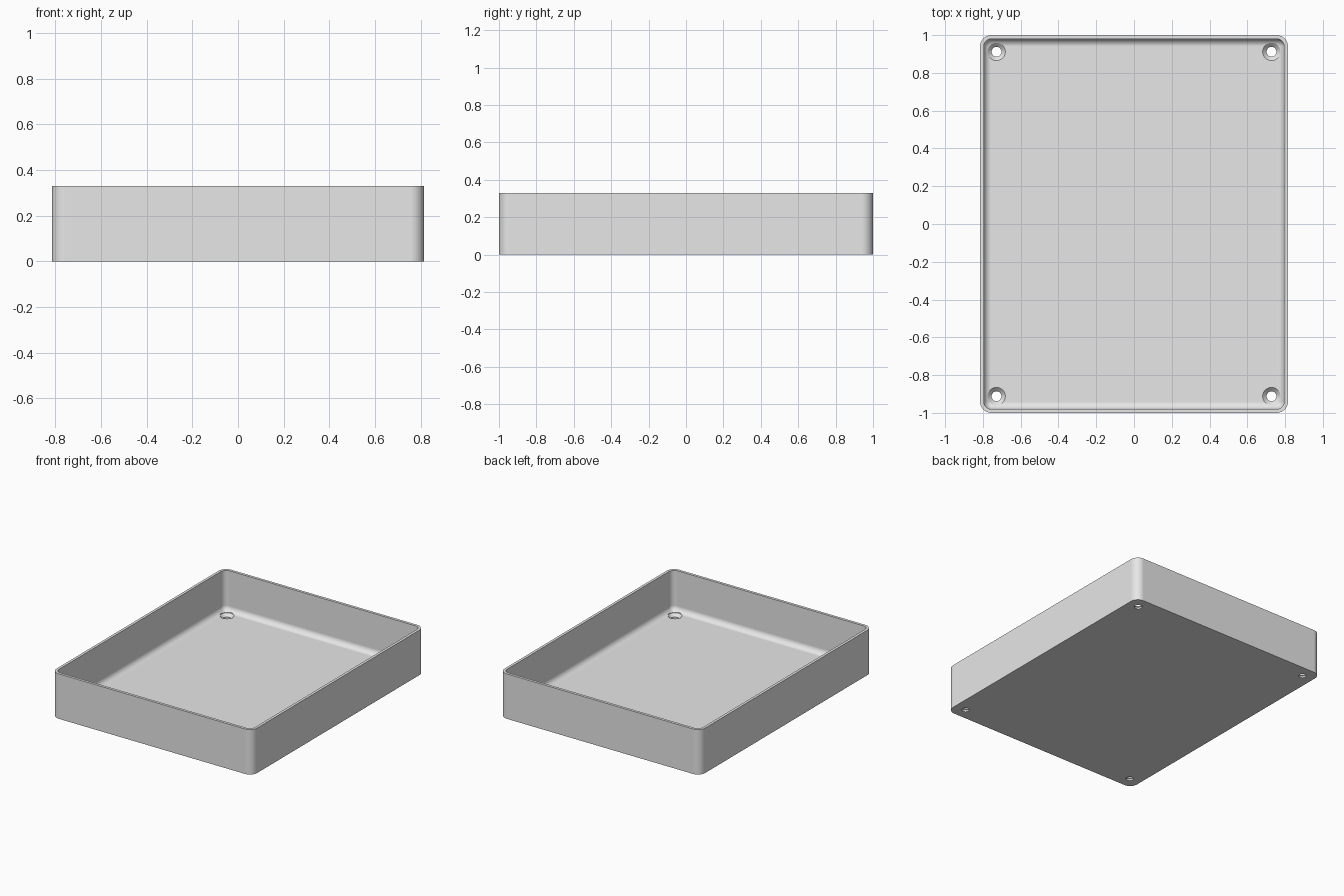
import bpy, bmesh, math
from mathutils import Vector

cube = bpy.data.objects.get("Cube")
if cube:
    bpy.data.objects.remove(cube, do_unlink=True)

HALF_X, HALF_Y, HEIGHT = 0.815, 1.0, 0.33
CORNER, WALL, FLOOR, FILLET = 0.06, 0.02, 0.033, 0.04
HOLE_X, HOLE_Y = 0.728, 0.912
HOLE_R, SINK_R = 0.026, 0.047

grey = bpy.data.materials.new("light grey")
grey.use_nodes = True
grey.diffuse_color = (0.8, 0.8, 0.8, 1)
grey.node_tree.nodes["Principled BSDF"].inputs["Base Color"].default_value = (0.8, 0.8, 0.8, 1)


def rounded_ring(bm, inset, z, steps=8):
    """Rounded rectangle loop, inset from the outer wall."""
    radius = max(CORNER - inset, 0.002)
    cx, cy = HALF_X - inset - radius, HALF_Y - inset - radius
    ring = []
    for quarter, (sx, sy) in enumerate(((1, 1), (-1, 1), (-1, -1), (1, -1))):
        for i in range(steps + 1):
            a = (quarter + i / steps) * math.pi / 2
            ring.append(bm.verts.new((sx * cx + radius * math.cos(a),
                                      sy * cy + radius * math.sin(a), z)))
    return ring


def circle_ring(bm, x, y, radius, z, sides=32):
    return [bm.verts.new((x + radius * math.cos(i * math.tau / sides),
                          y + radius * math.sin(i * math.tau / sides), z))
            for i in range(sides)]


def loft(bm, rings):
    """Bridge successive rings and cap both ends."""
    for low, high in zip(rings, rings[1:]):
        for i in range(len(low)):
            j = (i + 1) % len(low)
            bm.faces.new((low[i], low[j], high[j], high[i]))
    bm.faces.new(rings[0][::-1])
    bm.faces.new(rings[-1])
    bmesh.ops.recalc_face_normals(bm, faces=bm.faces)


def make_object(name, bm):
    mesh = bpy.data.meshes.new(name)
    bm.to_mesh(mesh)
    bm.free()
    mesh.materials.append(grey)
    obj = bpy.data.objects.new(name, mesh)
    bpy.context.collection.objects.link(obj)
    return obj


# Tray shell: outside wall, rim, inside wall, floor fillet
profile = [(0, 0), (0, HEIGHT), (WALL, HEIGHT)]
for i in range(9):
    a = i / 8 * math.pi / 2
    profile.append((WALL + FILLET * (1 - math.cos(a)),
                    FLOOR + FILLET * (1 - math.sin(a))))
bm = bmesh.new()
loft(bm, [rounded_ring(bm, inset, z) for inset, z in profile])
tray = make_object("tray", bm)

# Countersunk screw holes in the four corners
bm = bmesh.new()
sink_bottom = FLOOR - (SINK_R - HOLE_R)
for sx in (-1, 1):
    for sy in (-1, 1):
        part = bmesh.new()
        steps = ((HOLE_R, -0.05), (HOLE_R, sink_bottom), (SINK_R, FLOOR), (SINK_R, 0.12))
        loft(part, [circle_ring(part, sx * HOLE_X, sy * HOLE_Y, r, z) for r, z in steps])
        temp = bpy.data.meshes.new("hole_part")
        part.to_mesh(temp)
        part.free()
        bm.from_mesh(temp)
        bpy.data.meshes.remove(temp)
cutter = make_object("screw_hole_cutter", bm)
cutter.hide_render = True

bpy.ops.object.select_all(action='DESELECT')
tray.select_set(True)
bpy.context.view_layer.objects.active = tray
cut = tray.modifiers.new("screw_holes", 'BOOLEAN')
cut.operation = 'DIFFERENCE'
cut.solver = 'EXACT'
cut.object = cutter
bpy.ops.object.modifier_apply(modifier=cut.name)
bpy.data.objects.remove(cutter, do_unlink=True)

# Smooth rounded corners, crisp edges, flat walls and floor
bpy.ops.object.shade_smooth_by_angle(angle=math.radians(30))
normals = tray.modifiers.new("flat_panels", 'WEIGHTED_NORMAL')
normals.keep_sharp = True
